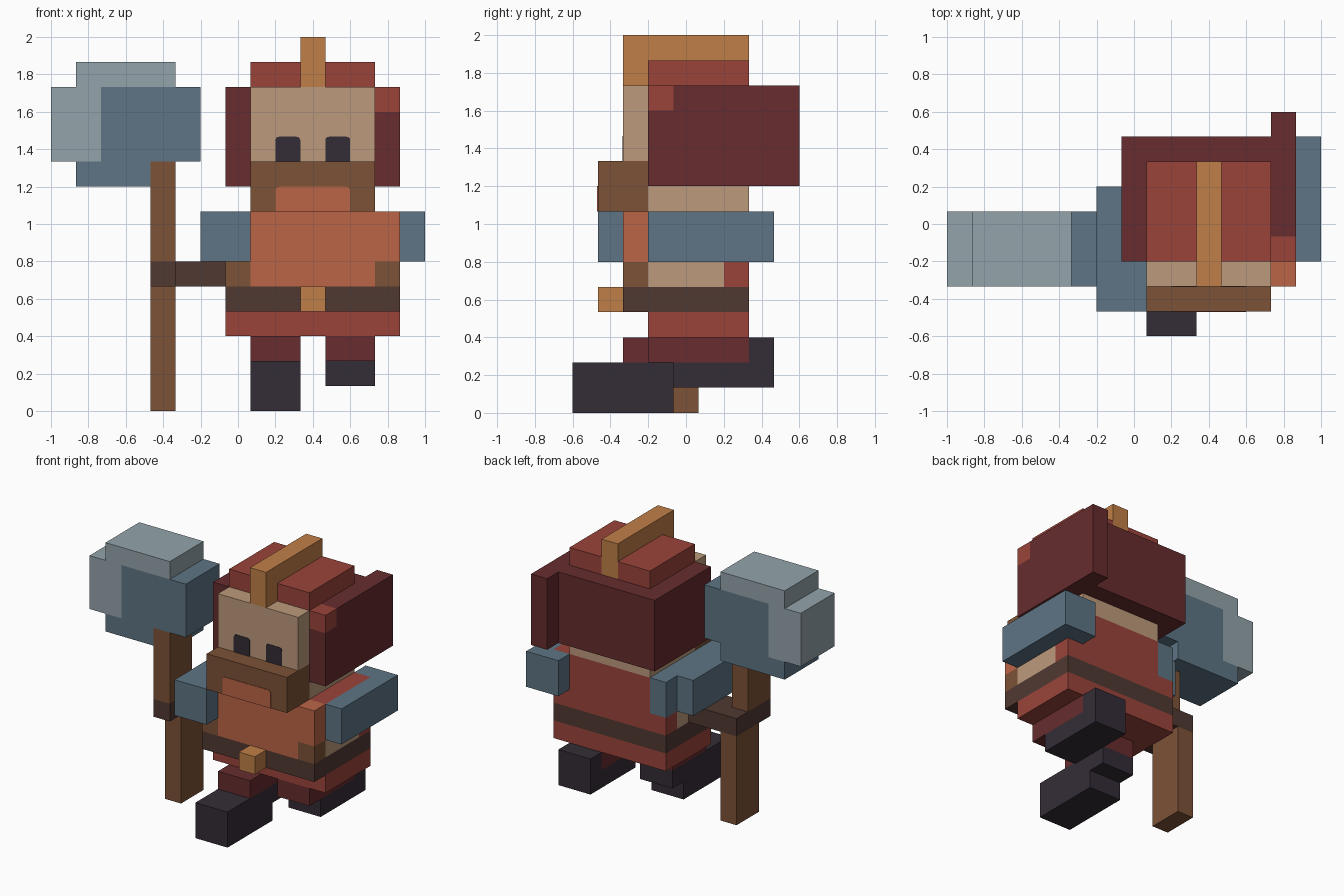
import bpy
import bmesh
from mathutils import Vector

cube = bpy.data.objects.get("Cube")
if cube:
    bpy.data.objects.remove(cube, do_unlink=True)

U = 2 / 15                          # size of one grid cell
ORIGIN = Vector((-1.0, -0.6, 0.0))  # grid corner


def linear(c):
    return c / 12.92 if c <= 0.04045 else ((c + 0.055) / 1.055) ** 2.4


def material(name, code):
    rgb = [linear(int(code[i:i + 2], 16) / 255) for i in (0, 2, 4)]
    m = bpy.data.materials.new(name)
    m.use_nodes = True
    m.diffuse_color = (*rgb, 1)
    bsdf = next(n for n in m.node_tree.nodes if n.type == 'BSDF_PRINCIPLED')
    bsdf.inputs["Base Color"].default_value = (*rgb, 1)
    bsdf.inputs["Roughness"].default_value = 0.9
    return m


RED = material("red", "9A443A")
DARK_RED = material("dark red", "672C2E")
ORANGE = material("orange", "BB6547")
GOLD = material("gold", "C07F47")
SKIN = material("skin", "BD9A7C")
BROWN = material("brown", "7D5237")
LEATHER = material("dark leather", "503932")
BLACK = material("near black", "342C36")
STEEL = material("blue steel", "5E7585")
SILVER = material("pale steel", "93A3AA")


def part(name, mat, *boxes, round_top=0.0):
    """One object made of boxes given as (x0, x1, y0, y1, z0, z1) in grid cells."""
    bm = bmesh.new()
    for x0, x1, y0, y1, z0, z1 in boxes:
        verts = bmesh.ops.create_cube(bm, size=1)["verts"]
        for v in verts:
            v.co = ORIGIN + U * Vector((x1 if v.co.x > 0 else x0,
                                        y1 if v.co.y > 0 else y0,
                                        z1 if v.co.z > 0 else z0))
    if round_top:
        top = max(v.co.z for v in bm.verts) - 1e-4
        edges = [e for e in bm.edges
                 if min(v.co.z for v in e.verts) > top
                 and abs(e.verts[0].co.x - e.verts[1].co.x) < 1e-4]
        bmesh.ops.bevel(bm, geom=edges, offset=round_top, segments=3,
                        profile=0.5, affect='EDGES')
    mesh = bpy.data.meshes.new(name)
    bm.to_mesh(mesh)
    bm.free()
    mesh.materials.append(mat)
    ob = bpy.data.objects.new(name, mesh)
    bpy.context.collection.objects.link(ob)
    return ob


# Legs: one steps forward, the other is bent back
part("right_trouser", DARK_RED, (8, 10, 2, 5, 2, 3))
part("right_boot", BLACK, (8, 10, 0, 4, 0, 2), (8, 10, 4, 5, 1, 2))
part("left_trouser", DARK_RED, (11, 13, 3, 7, 2, 3))
part("left_boot", BLACK, (11, 13, 4, 8, 1, 2), (11, 13, 7, 8, 2, 3))

# Hips, belt and buckle
part("hips", RED, (7, 14, 3, 7, 3, 4))
part("belt", LEATHER, (7, 14, 2, 7, 4, 5))
part("buckle", GOLD, (10, 11, 1, 2, 4, 5))

# Torso: front panel, back panel, and bare sides at the waist
part("torso_front", ORANGE, (8, 14, 2, 3, 6, 8), (8, 13, 2, 3, 5, 6))
part("torso_back", RED, (8, 14, 3, 7, 6, 8), (8, 13, 3, 7, 5, 6),
     (13, 14, 6, 7, 5, 6), (7, 8, 6, 7, 5, 6))
for side, x in (("right", 7), ("left", 13)):
    part(side + "_waist_strap", BROWN, (x, x + 1, 2, 3, 5, 6))
    part(side + "_waist_skin", SKIN, (x, x + 1, 3, 6, 5, 6))

# Arms
part("right_arm", STEEL, (6, 7, 1, 6, 6, 8), (7, 8, 1, 7, 6, 8))
part("left_arm", STEEL, (14, 15, 3, 8, 6, 8), (13, 14, 7, 8, 6, 8))
part("right_glove", LEATHER, (4, 5, 2, 5, 5, 6), (5, 7, 3, 5, 5, 6))

# Head, beard and painted face
part("neck", SKIN, (8, 13, 3, 7, 8, 9))
part("face", SKIN, (8, 13, 2, 3, 10, 13))
part("beard", BROWN, (8, 13, 1, 3, 8, 10))
for side, x in (("right", 9), ("left", 11)):
    part(side + "_eye", BLACK, (x, x + 1, 1.97, 2.01, 10, 11), round_top=0.02)
part("beard_gap", ORANGE, (9, 12, 0.97, 1.01, 8, 9), round_top=0.025)

# Helmet with crown and crest
part("helmet", DARK_RED, (7, 13, 3, 8, 9, 13), (13, 14, 4, 9, 9, 13),
     (13, 14, 3, 4, 9, 12))
part("helmet_corner", RED, (13, 14, 3, 4, 12, 13))
part("helmet_crown", RED, (8, 10, 3, 7, 13, 14), (11, 13, 3, 7, 13, 14))
part("helmet_crest", GOLD, (10, 11, 2, 7, 13, 15))

# Axe
part("axe_handle", BROWN, (4, 5, 3, 5, 0, 5), (4, 5, 2, 4, 6, 10))
part("axe_head", STEEL, (2, 6, 2, 5, 10, 13), (1, 4, 2, 5, 9, 10),
     (4, 5, 4, 5, 9, 10))
part("axe_edge", SILVER, (0, 2, 2, 5, 10, 13), (1, 5, 2, 5, 13, 14))
